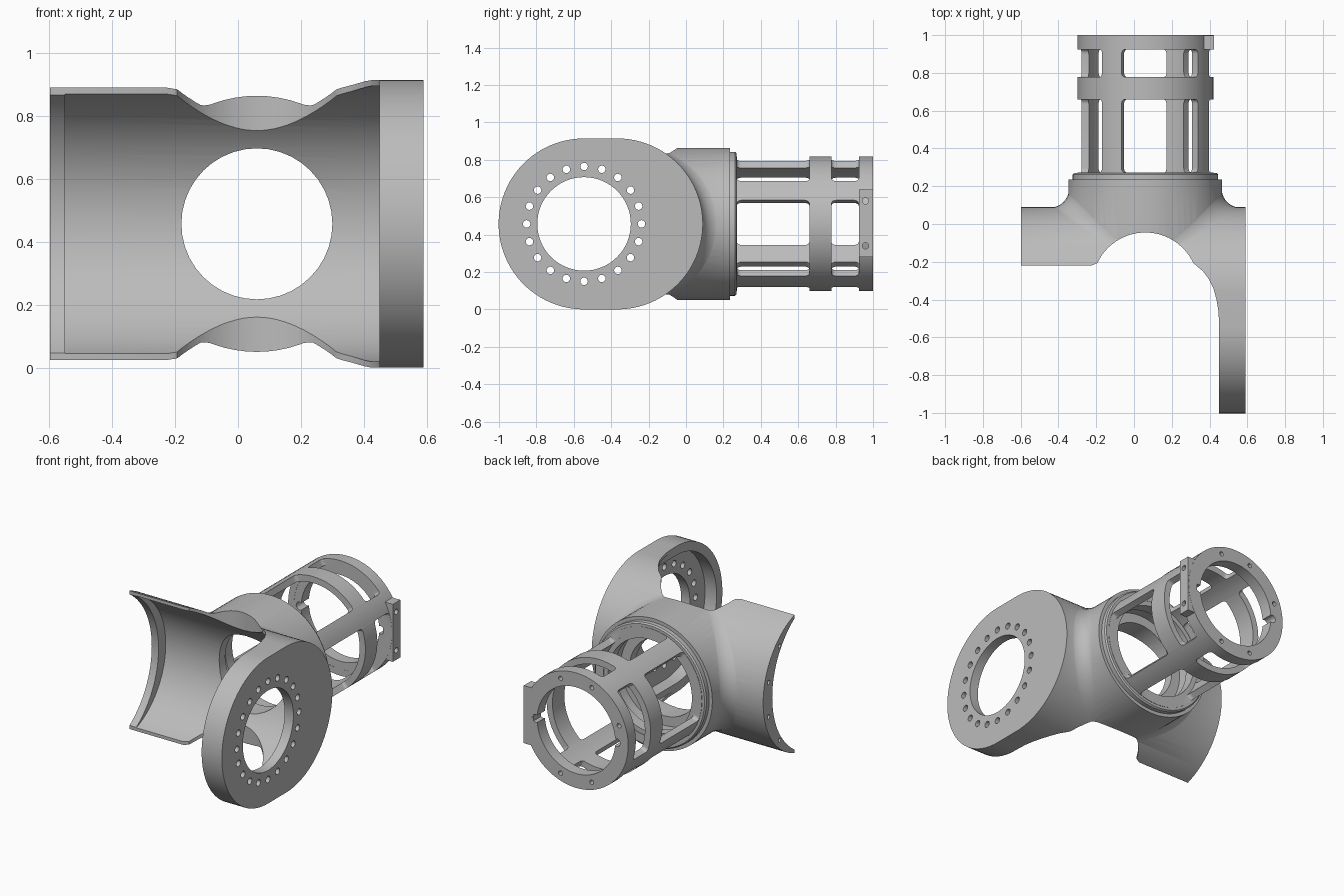
import bpy, bmesh, math
from math import sin, cos, tan, pi, sqrt, radians

if "Cube" in bpy.data.objects:
    bpy.data.objects.remove(bpy.data.objects["Cube"])

NX, CZ = 0.06, 0.457            # neck axis position
PY, SY, R = -0.545, -0.367, 0.457   # plate centre, shell centre, outer radius

grey = bpy.data.materials.new("light_grey")
grey.use_nodes = True
grey.diffuse_color = (0.5, 0.5, 0.5, 1)
grey.node_tree.nodes["Principled BSDF"].inputs["Base Color"].default_value = (0.5, 0.5, 0.5, 1)


def finish(name, bm):
    bmesh.ops.recalc_face_normals(bm, faces=bm.faces)
    mesh = bpy.data.meshes.new(name)
    bm.to_mesh(mesh)
    bm.free()
    mesh.materials.append(grey)
    ob = bpy.data.objects.new(name, mesh)
    bpy.context.scene.collection.objects.link(ob)
    return ob


def loft(name, rings, closed=False):
    """Skin a list of equal-length point rings."""
    bm = bmesh.new()
    rows = [[bm.verts.new(p) for p in ring] for ring in rings]
    n = len(rows[0])
    pairs = list(zip(rows, rows[1:])) + ([(rows[-1], rows[0])] if closed else [])
    for a, b in pairs:
        for i in range(n):
            j = (i + 1) % n
            bm.faces.new((a[i], a[j], b[j], b[i]))
    if not closed:
        bm.faces.new(rows[0])
        bm.faces.new(rows[-1])
    return finish(name, bm)


def prism(name, outlines, axis, lo, hi):
    """Extrude one or more separate outlines along an axis."""
    put = {"x": lambda u, v, t: (t, u, v),
           "y": lambda u, v, t: (u, t, v),
           "z": lambda u, v, t: (u, v, t)}[axis]
    bm = bmesh.new()
    for pts in outlines:
        a = [bm.verts.new(put(u, v, lo)) for u, v in pts]
        b = [bm.verts.new(put(u, v, hi)) for u, v in pts]
        bm.faces.new(a)
        bm.faces.new(b)
        for i in range(len(pts)):
            j = (i + 1) % len(pts)
            bm.faces.new((a[i], a[j], b[j], b[i]))
    return finish(name, bm)


def arc(u, v, r, start, end, n):
    return [(u + r * cos(radians(start + (end - start) * i / n)),
             v + r * sin(radians(start + (end - start) * i / n))) for i in range(n + 1)]


def circle(u, v, r, n=64):
    return arc(u, v, r, 0, 360, n)[:-1]


def stadium(r):
    return arc(SY, CZ, r, -90, 90, 48) + arc(PY, CZ, r, 90, 270, 48)


def hole_ring(u, v, radius, angles, r):
    return [circle(u + radius * cos(radians(a)), v + radius * sin(radians(a)), r, 16) for a in angles]


def lathe(name, profile, n=72):
    """Spin a closed (radius, y) profile about the neck axis."""
    return loft(name, [[(NX + r * cos(2 * pi * k / n), y, CZ + r * sin(2 * pi * k / n))
                        for r, y in profile] for k in range(n)], closed=True)


def combine(ob, other, op="DIFFERENCE"):
    mod = ob.modifiers.new("combine", "BOOLEAN")
    mod.object, mod.operation, mod.solver = other, op, "EXACT"
    dg = bpy.context.evaluated_depsgraph_get()
    dg.update()
    mesh = bpy.data.meshes.new_from_object(ob.evaluated_get(dg))
    ob.modifiers.clear()
    ob.data = mesh
    bpy.data.objects.remove(other)


def smooth(ob):
    bpy.ops.object.select_all(action="DESELECT")
    ob.select_set(True)
    bpy.context.view_layer.objects.active = ob
    bpy.ops.object.shade_smooth_by_angle(angle=radians(30))


# Main shell: long rounded block with the neck barrel joined on
body = prism("joint_shell", [stadium(R)], "x", -0.597, 0.59)
combine(body, prism("barrel", [circle(NX, CZ, 0.407, 72)], "y", -0.25, 0.235), "UNION")

# Concave blends between barrel and arms, shrinking towards top and bottom
for side in (-1, 1):
    rings = []
    for k in range(29):
        h = 0.388 * sin((k / 28 - 0.5) * pi)
        fr = 0.1 * (1 - 0.6 * (h / 0.388) ** 4)
        xn = sqrt(0.407 ** 2 - h * h) - 0.003
        ya = SY + sqrt(R * R - h * h) - 0.003
        pts = [(xn - 0.03, ya + fr), (xn - 0.03, ya - 0.02), (xn + fr, ya - 0.02)]
        pts += arc(xn + fr, ya + fr, fr, 270, 180, 10)
        rings.append([(NX + side * x, y, CZ + h) for x, y in pts])
    combine(body, loft("blend", rings), "UNION")

# Hollow inside, crescent lip on the arm end, recess in the round plate
combine(body, prism("hollow", [stadium(0.438)], "x", -0.55, 0.45))
combine(body, prism("lip_cut", [circle(-0.492, CZ, 0.492, 96)], "x", -0.7, -0.5))
combine(body, prism("recess", [stadium(0.40)], "x", 0.3, 0.53))

# Open front edge with the central scallop and the sweep into the plate
edge = [(-0.7, -1.2), (-0.7, -0.22), (-0.225, -0.22)]
edge += arc(NX, -0.325, 0.28, 155, 25, 36)
edge += [(0.335, -0.225), (0.365, -0.25), (0.395, -0.29), (0.42, -0.34),
         (0.437, -0.4), (0.447, -0.46), (0.45, -0.52), (0.45, -1.2)]
combine(body, prism("front_cut", [edge], "z", -0.5, 1.5))

# Bores and bolt holes
combine(body, prism("bore", [circle(NX, CZ, 0.24, 40)], "y", -0.5, 0.5))
combine(body, prism("wide_bore", [circle(NX, CZ, 0.30)], "y", 0.13, 0.5))
combine(body, prism("plate_bore", [circle(PY, CZ, 0.25)], "x", 0.48, 0.7))
combine(body, prism("plate_holes", hole_ring(PY, CZ, 0.307, range(0, 360, 18), 0.02), "x", 0.48, 0.7))
combine(body, prism("lip_holes", hole_ring(SY, CZ, 0.417, (-45, -15, 15, 45), 0.013), "x", -0.7, -0.57))
smooth(body)

# Stepped collar at the end of the barrel
collar = lathe("neck_collar", [(0.29, 0.2), (0.385, 0.2), (0.385, 0.262), (0.377, 0.27), (0.29, 0.27)])
collar_angles = [7.5 + 45 * k for k in range(8)]
combine(collar, prism("collar_holes", hole_ring(NX, CZ, 0.345, collar_angles, 0.014), "y", 0.25, 0.3))
smooth(collar)

# Cage: tube with a thicker end ring; two rows of wide windows leave four bars
cage = lathe("cage", [(0.32, 0.26), (0.36, 0.26), (0.36, 1.0), (0.27, 1.0), (0.27, 0.925), (0.32, 0.925)])
half = tan(radians(35.6))
cy, cu = 0.025, 0.08            # corner rounding along and around the tube
for lo, hi in ((0.272, 0.66), (0.778, 0.924)):
    for ang in (75, 165, 255, 345):
        outline = []
        for su, y, start in ((1, hi - cy, 0), (-1, hi - cy, 90), (-1, lo + cy, 180), (1, lo + cy, 270)):
            outline += [(su * (half - cu) + cu * u, y + cy * v)
                        for u, v in arc(0, 0, 1, start, start + 90, 5)]
        ca, sa = cos(radians(ang)), sin(radians(ang))
        rings = [[(NX + r * (ca - t * sa), y, CZ + r * (sa + t * ca)) for t, y in outline]
                 for r in (0.15, 0.5)]
        combine(cage, loft("window", rings))
combine(cage, prism("notches", hole_ring(NX, CZ, 0.28, (0, 180), 0.025), "y", 0.9, 1.1))
combine(cage, prism("end_holes", hole_ring(NX, CZ, 0.315, (70, 110, 160, 250, 290), 0.014),
                    "y", 0.95, 1.1))
smooth(cage)

# Flat mounting pad on the side of the end ring
pad = prism("mounting_pad", [[(0.925, 0.28), (0.999, 0.28), (0.999, 0.64), (0.925, 0.64)]], "x", 0.355, 0.424)
combine(pad, prism("pad_holes", [circle(0.96, z, 0.017, 16) for z in (0.34, 0.58)], "x", 0.39, 0.5))
smooth(pad)
